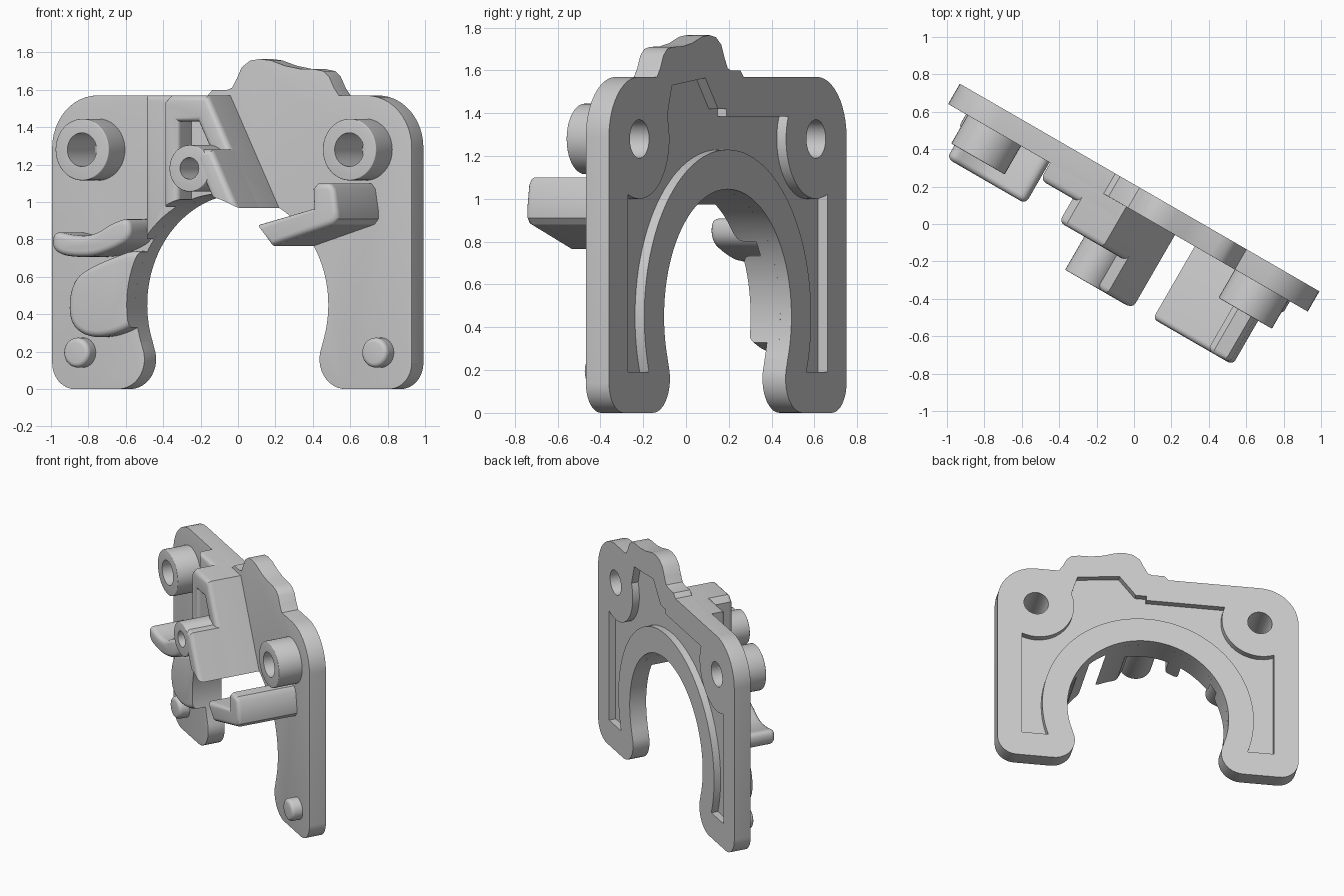
import bpy, bmesh
from math import radians, sin, cos, atan2, degrees, sqrt

cube = bpy.data.objects.get("Cube")
if cube:
    bpy.data.objects.remove(cube, do_unlink=True)

grey = bpy.data.materials.new("light_grey")
grey.use_nodes = True
colour = (0.6, 0.6, 0.6, 1)
grey.diffuse_color = colour
grey.node_tree.nodes["Principled BSDF"].inputs["Base Color"].default_value = colour

HOLE_Z, HOLE_R = 0.45, 0.595
SCREW_U, SCREW_Z = 0.825, 1.28
THICK = 0.125


def arc(u, z, r, a, b, n=12):
    """Points on an arc from angle a to b, in degrees."""
    return [(u + r * cos(radians(a + (b - a) * i / n)),
             z + r * sin(radians(a + (b - a) * i / n))) for i in range(n + 1)]


def circle(u, z, r, n=40):
    return arc(u, z, r, 0, 360, n)[:-1]


def rounded(pts, rounds=3):
    """Corner cutting turns a coarse outline into a smooth one."""
    for _ in range(rounds):
        out = []
        for (a, b), (c, d) in zip(pts, pts[1:] + pts[:1]):
            out += [(a * .75 + c * .25, b * .75 + d * .25),
                    (a * .25 + c * .75, b * .25 + d * .75)]
        pts = out
    return pts


def mirror(pts):
    return [(-u, z) for u, z in reversed(pts)]


def solid(name, pts, back, front, bevel=0.0, keep_sharp=None):
    """Extrude an outline from the back plane towards the front, rounding its front rim."""
    bm = bmesh.new()
    face = bm.faces.new([bm.verts.new((u, -back, z)) for u, z in pts])
    res = bmesh.ops.extrude_face_region(bm, geom=[face], use_keep_orig=True)
    top = [g for g in res["geom"] if isinstance(g, bmesh.types.BMFace)][0]
    for v in top.verts:
        v.co.y = -front
    bmesh.ops.recalc_face_normals(bm, faces=bm.faces)
    if bevel:
        rim = [e for e in top.edges
               if not (keep_sharp and all(keep_sharp(v.co) for v in e.verts))]
        bmesh.ops.bevel(bm, geom=rim, offset=bevel, segments=4, profile=0.5,
                        affect='EDGES', clamp_overlap=True)
    mesh = bpy.data.meshes.new(name)
    bm.to_mesh(mesh)
    bm.free()
    mesh.materials.append(grey)
    obj = bpy.data.objects.new(name, mesh)
    obj.location = (0.03, 0.195, 0)
    obj.rotation_euler.z = radians(-30)
    bpy.context.collection.objects.link(obj)
    return obj


def cut(obj, pts, back, front):
    """Subtract an extruded outline from a part."""
    tool = solid("cutter", pts, back, front)
    tool.hide_render = True
    mod = obj.modifiers.new("cut", 'BOOLEAN')
    mod.operation, mod.solver, mod.object = 'DIFFERENCE', 'EXACT', tool
    bpy.context.view_layer.objects.active = obj
    bpy.ops.object.modifier_apply(modifier=mod.name)
    bpy.data.objects.remove(tool, do_unlink=True)


def smooth(obj):
    bpy.ops.object.select_all(action='DESELECT')
    obj.select_set(True)
    bpy.context.view_layer.objects.active = obj
    bpy.ops.object.shade_smooth_by_angle(angle=radians(32))


def on_hole(co):
    return sqrt(co.x ** 2 + (co.z - HOLE_Z) ** 2) < HOLE_R + 0.002


parts = []

# Arch-shaped back plate with a crested top edge
leg = arc(0.70, 0.16, 0.16, 157.5, 270) + arc(0.97, 0.14, 0.14, 270, 360) \
    + arc(0.83, 1.29, 0.28, 0, 90)
crest = [(0.66, 1.57), (0.63, 1.61), (0.60, 1.67), (0.565, 1.70), (0.51, 1.71),
         (0.42, 1.712), (0.33, 1.728), (0.24, 1.757), (0.17, 1.765), (0.11, 1.755),
         (0.06, 1.72), (0.03, 1.66), (0.0, 1.61), (-0.03, 1.6), (-0.12, 1.6),
         (-0.15, 1.57)]
arch = arc(0, HOLE_Z, HOLE_R, 202.5, -22.5, 72)
plate = solid("back_plate", leg + crest + mirror(leg) + arch[1:-1], 0, THICK, 0.035, on_hole)

# Shallow pocket in the back of the plate
a0 = degrees(atan2(0.19 - HOLE_Z, 0.735))
side = [(0.93, 0.19)] + arc(SCREW_U, SCREW_Z, 0.28, 292, 158, 20)
notch = [(0.52, 1.53), (0.21, 1.565), (0.09, 1.42), (0.01, 1.42), (0.01, 1.385)]
cut(plate, side + notch + mirror(side) + arc(0, HOLE_Z, 0.78, 180 - a0, a0, 60), -0.05, 0.05)
parts.append(plate)

# Screw bosses and locating pins, one of each per side
for sign, label in ((1, "left"), (-1, "right")):
    boss = solid(label + "_screw_boss", circle(sign * SCREW_U, SCREW_Z, 0.165), 0.08, 0.30, 0.006)
    for obj in (plate, boss):
        cut(obj, circle(sign * SCREW_U, SCREW_Z, 0.09), -0.1, 0.5)
    pin = solid(label + "_pin", circle(sign * 0.92, 0.195, 0.08, 28), 0.08, 0.205, 0.025)
    parts += [boss, pin]

# Raised pad beside the arch
pad = solid("arch_pad", rounded([(-0.45, 0.78), (-0.80, 0.67), (-0.95, 0.58), (-0.97, 0.36),
                                 (-0.85, 0.27), (-0.65, 0.29), (-0.45, 0.40)]),
            0.06, 0.22, 0.035)

# Raised web and the open frame standing on it
web = solid("raised_web", [(-0.48, 0.70), (-0.48, 1.57), (-0.03, 1.57), (0.22, 0.95), (0.1, 0.85)],
            0.06, 0.23, 0.035)
frame = solid("open_frame", [(-0.28, 0.85), (-0.28, 1.53), (-0.24, 1.57), (-0.01, 1.57),
                             (0.33, 0.89), (0.20, 0.89), (-0.07, 1.43), (-0.19, 1.43),
                             (-0.19, 0.85)], 0.06, 0.375, 0.03)
slab = solid("slanted_block", [(0.135, 1.28), (0.33, 0.89), (0.20, 0.89), (0.03, 1.23),
                               (0.04, 1.28)], 0.06, 0.58, 0.03)

# Angled foot with an upright end
foot = solid("angled_foot", [(0.38, 0.87), (0.50, 0.764), (0.88, 0.88), (0.905, 0.91),
                             (0.905, 0.95), (0.885, 1.07), (0.86, 1.10), (0.78, 1.10),
                             (0.75, 1.07), (0.755, 0.965)], 0.06, 0.572, 0.03)

# Everything that borders the arch is trimmed by it
for obj in (pad, web, frame, slab, foot):
    cut(obj, circle(0, HOLE_Z, HOLE_R, 96), -0.1, 0.8)
    parts.append(obj)

# Small guide tube inside the frame
tube = solid("guide_tube", circle(0, 1.18, 0.125), 0.06, 0.58, 0.006)
cut(tube, circle(0, 1.18, 0.058, 28), 0.25, 0.8)
parts.append(tube)

# Curved finger rest
parts.append(solid("curved_rest", rounded([(-0.97, 0.85), (-0.85, 0.82), (-0.72, 0.82),
                                           (-0.60, 0.89), (-0.49, 0.92), (-0.48, 0.80),
                                           (-0.60, 0.74), (-0.75, 0.70), (-0.97, 0.72)]),
                   0.08, 0.38, 0.045))

for obj in parts:
    smooth(obj)
